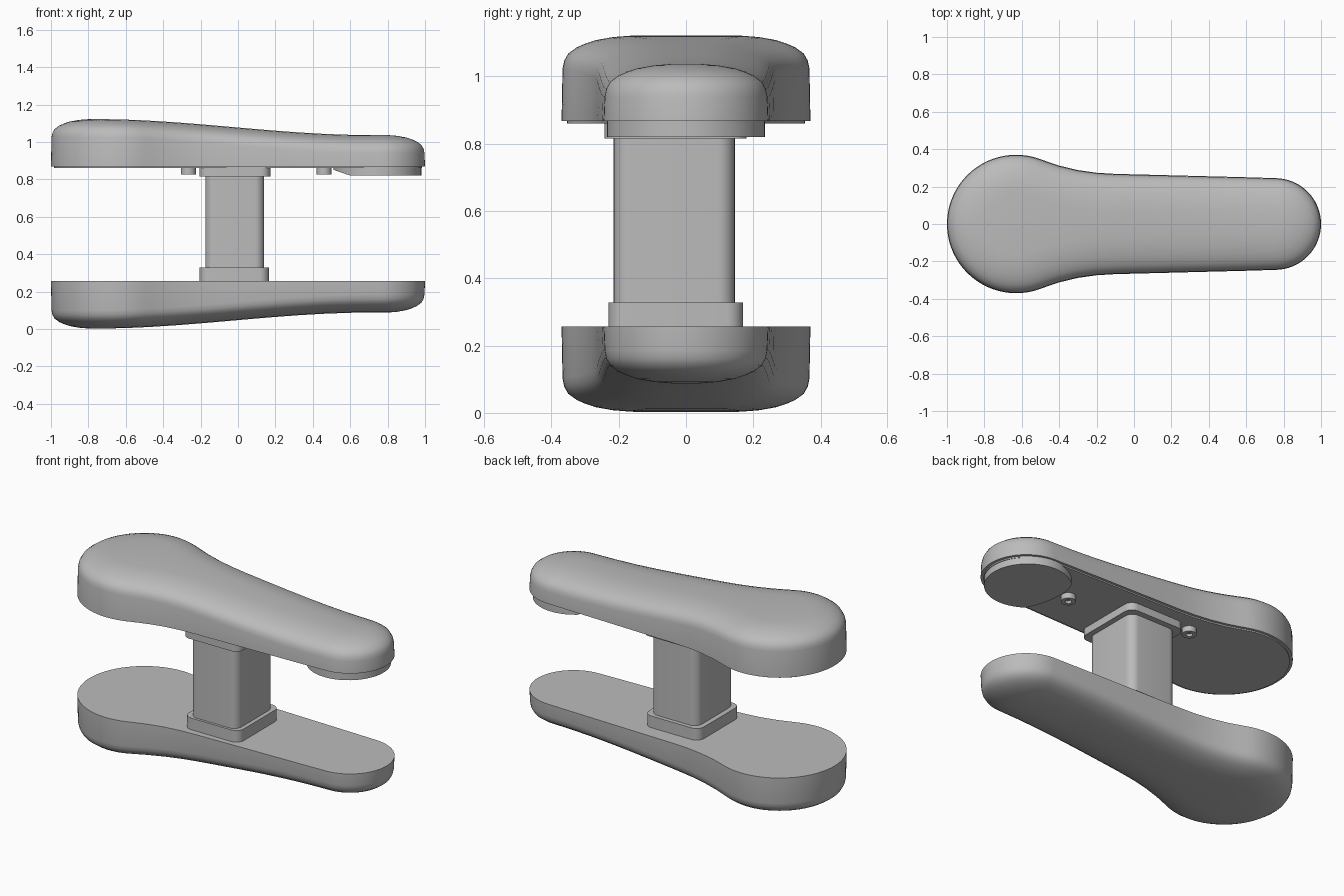
import bpy, bmesh
from math import sin, cos, pi, radians
from mathutils import Vector

cube = bpy.data.objects.get("Cube")
if cube:
    bpy.data.objects.remove(cube)

grey = bpy.data.materials.new("satin_grey")
grey.use_nodes = True
grey.diffuse_color = (0.5, 0.5, 0.5, 1)
grey.node_tree.nodes["Principled BSDF"].inputs["Base Color"].default_value = (0.5, 0.5, 0.5, 1)

HEIGHT = 1.125      # overall height, also the mirror sum for the lower pad
SEAT = 0.868        # flat face of the upper pad


def arc(cx, cy, r, a0, a1, steps):
    angles = [radians(a0 + (a1 - a0) * i / steps) for i in range(steps + 1)]
    return [Vector((cx + r * cos(a), cy + r * sin(a))) for a in angles]


def circle(cx, cy, r, steps=32):
    return arc(cx, cy, r, 0, 360, steps)[:-1]


def rounded_rect(x0, x1, y0, y1, r):
    corners = [(x1 - r, y1 - r), (x0 + r, y1 - r), (x0 + r, y0 + r), (x1 - r, y0 + r)]
    return [p for i, (x, y) in enumerate(corners) for p in arc(x, y, r, 90 * i, 90 * i + 90, 8)]


def loft(name, rings, strip_cap=False):
    """Skin a stack of equal-length rings of 3D points and close both ends."""
    bm = bmesh.new()
    rows = [[bm.verts.new(p) for p in ring] for ring in rings]
    n = len(rows[0])
    for a, b in zip(rows, rows[1:]):
        for i in range(n):
            j = (i + 1) % n
            bm.faces.new((a[i], a[j], b[j], b[i]))
    bm.faces.new(rows[0])
    if strip_cap:   # rungs across a symmetric outline
        top = rows[-1]
        for i in range(n // 2):
            quad = (top[i], top[i + 1], top[n - i - 1], top[(n - i) % n])
            bm.faces.new(list(dict.fromkeys(quad)))
    else:
        bm.faces.new(rows[-1])
    bmesh.ops.recalc_face_normals(bm, faces=bm.faces)
    mesh = bpy.data.meshes.new(name)
    bm.to_mesh(mesh)
    bm.free()
    for p in mesh.polygons:
        p.use_smooth = True
    mesh.set_sharp_from_angle(angle=radians(35))
    mesh.materials.append(grey)
    obj = bpy.data.objects.new(name, mesh)
    bpy.context.collection.objects.link(obj)
    return obj


def flat_ring(points, z):
    return [(p.x, p.y, z) for p in points]


# Pad outline: round nose, nearly straight arm, waist flaring into a big round end
half = arc(0.755, 0, 0.245, 0, 88, 18)
half += [Vector((0.755 - 0.855 * t / 6, 0.246 + 0.022 * t / 6)) for t in range(1, 7)]
half += [Vector(p) for p in ((-0.2, 0.274), (-0.3, 0.288), (-0.4, 0.312), (-0.46, 0.332))]
half += arc(-0.63, 0, 0.37, 70, 180, 22)
outline = half + [Vector((p.x, -p.y)) for p in reversed(half[1:-1])]


def inset(points, d):
    result = []
    for i, p in enumerate(points):
        t = (points[(i + 1) % len(points)] - points[i - 1]).normalized()
        result.append(p + Vector((-t.y, t.x)) * d)
    return result


def crown(x):
    t = min(max((0.7 - x) / 1.45, 0), 1)
    return 1.04 + 0.085 * t * t * (3 - 2 * t)


# Upper and lower pads: drafted wall, rolled edge, gently crowned face
edge = [(0.003, 0.1), (0.008, 0.076), (0.02, 0.055), (0.045, 0.037),
        (0.07, 0.026), (0.1, 0.016), (0.15, 0.007), (0.2, 0.003)]
pad = [flat_ring(outline, SEAT)]
for d, drop in edge:
    pad.append([(p.x, p.y, crown(p.x) - drop) for p in inset(outline, d)])
loft("upper_pad", pad, True)
loft("lower_pad", [[(x, y, HEIGHT - z) for x, y, z in ring] for ring in pad], True)

# Thin backing plate under the upper pad
plate = inset(outline, 0.016)
loft("backing_plate", [flat_ring(plate, SEAT), flat_ring(plate, 0.86)])

# Pillar and its collars
post = rounded_rect(-0.175, 0.14, -0.215, 0.145, 0.05)
loft("pillar", [flat_ring(post, 0.25), flat_ring(post, 0.865)])
low = rounded_rect(-0.205, 0.165, -0.23, 0.17, 0.05)
loft("lower_collar", [flat_ring(low, 0.255), flat_ring(low, 0.328)])
high = rounded_rect(-0.207, 0.173, -0.243, 0.18, 0.05)
loft("upper_collar", [flat_ring(high, 0.865), flat_ring(high, 0.815)])

# Round foot under the nose, ramped on its inner side
foot = circle(0.745, 0, 0.235, 48)
loft("nose_disc", [flat_ring(foot, SEAT),
                   [(p.x, p.y, 0.82 + 0.35 * max(0, 0.6 - p.x)) for p in foot]])

# Two hollow pegs
for name, x, y in (("front_peg", 0.46, 0.0), ("rear_peg", -0.265, 0.145)):
    outer, inner = circle(x, y, 0.04), circle(x, y, 0.018)
    loft(name, [flat_ring(outer, 0.862), flat_ring(outer, 0.827),
                flat_ring(inner, 0.827), flat_ring(inner, 0.842)])
